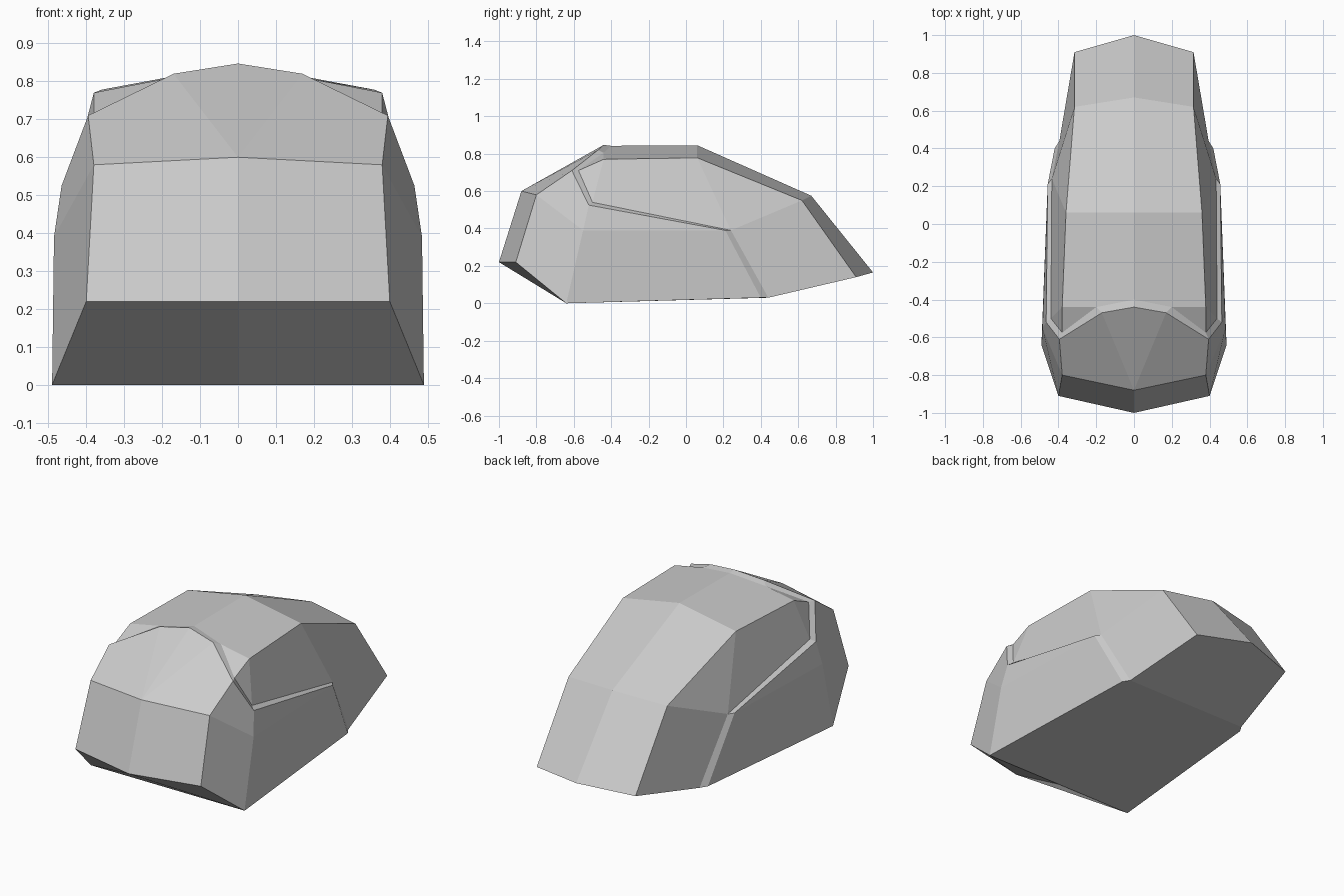
import bpy, bmesh
from mathutils import Vector

cube = bpy.data.objects.get("Cube")
if cube:
    bpy.data.objects.remove(cube)

grey = bpy.data.materials.new("neutral grey")
grey.use_nodes = True
COLOUR = (0.6, 0.6, 0.6, 1)
grey.diffuse_color = COLOUR
grey.node_tree.nodes["Principled BSDF"].inputs["Base Color"].default_value = COLOUR

# Corner points of the left half, shared by neighbouring parts
P = {
    # nose
    "nose_mid": (0, -1, .22), "nose": (.4, -.91, .22),
    "brow_mid": (0, -.88, .6), "brow": (.38, -.8, .58),
    # raised rim of the front shell
    "rim_mid": (0, -.44, .847), "rim_top": (.17, -.47, .82),
    "rim_side": (.395, -.61, .71), "rim_low": (.465, -.52, .525),
    "rim_back": (.457, .21, .39), "rim_foot": (.42, .4, .03),
    "cheek": (.485, -.55, .39),
    # inner edge of the rim
    "lip_mid": (0, -.4, .842), "lip_top": (.2, -.44, .805),
    "lip_side": (.38, -.575, .71), "lip_low": (.44, -.5, .54),
    "lip_back": (.435, .24, .39), "lip_foot": (.395, .44, .03),
    # roof and tail
    "roof_front": (.38, -.44, .77), "roof": (.36, .06, .778),
    "roof_mid": (0, .06, .845),
    "tail_top": (.315, .62, .55), "tail_top_mid": (0, .67, .575),
    "tail": (.315, .91, .14), "tail_mid": (0, 1, .165),
    # underside
    "keel_front_mid": (0, -.64, 0), "keel_front": (.49, -.64, 0),
    "keel_back_mid": (0, .44, .03),
}
CORE = Vector((0, 0, .4))


def panel_part(name, faces):
    """Build half a part from named corners, face it outward and mirror it."""
    bm = bmesh.new()
    verts = {}
    for face in faces:
        keys = face.split()
        for k in keys:
            if k not in verts:
                verts[k] = bm.verts.new(P[k])
        f = bm.faces.new([verts[k] for k in keys])
        f.normal_update()
        if f.normal.dot(f.calc_center_median() - CORE) < 0:
            f.normal_flip()
    mesh = bpy.data.meshes.new(name)
    bm.to_mesh(mesh)
    bm.free()
    mesh.materials.append(grey)
    obj = bpy.data.objects.new(name, mesh)
    bpy.context.collection.objects.link(obj)
    obj.modifiers.new("Mirror", "MIRROR").use_axis[0] = True
    return obj


# Nose, brow and cheeks
panel_part("front_shell", [
    "nose_mid nose brow brow_mid",
    "brow_mid brow rim_side rim_top",
    "brow_mid rim_top rim_mid",
    "nose keel_front cheek brow",
    "brow cheek rim_low rim_side",
])

# Lower side walls
panel_part("side_skirts", [
    "cheek rim_back rim_low",
    "keel_front rim_foot rim_back cheek",
])

# Narrow step running from the roof round to the underside
rim = ["mid", "top", "side", "low", "back", "foot"]
panel_part("rim_step", [
    f"rim_{a} rim_{b} lip_{b} lip_{a}" for a, b in zip(rim, rim[1:])
])

# Recessed roof and side panels
panel_part("upper_body", [
    "lip_mid lip_top roof_front roof roof_mid",
    "lip_top lip_side roof_front",
    "lip_side lip_low roof_front",
    "roof_front lip_low lip_back roof",
    "roof lip_back tail_top",
])

# Sloping tail
panel_part("tail", [
    "roof_mid roof tail_top tail_top_mid",
    "tail_top_mid tail_top tail tail_mid",
    "tail_top lip_back lip_foot tail",
])

# Closed base
panel_part("underside", [
    "nose_mid nose keel_front keel_front_mid",
    "keel_front_mid keel_front rim_foot lip_foot keel_back_mid",
    "keel_back_mid lip_foot tail tail_mid",
])
